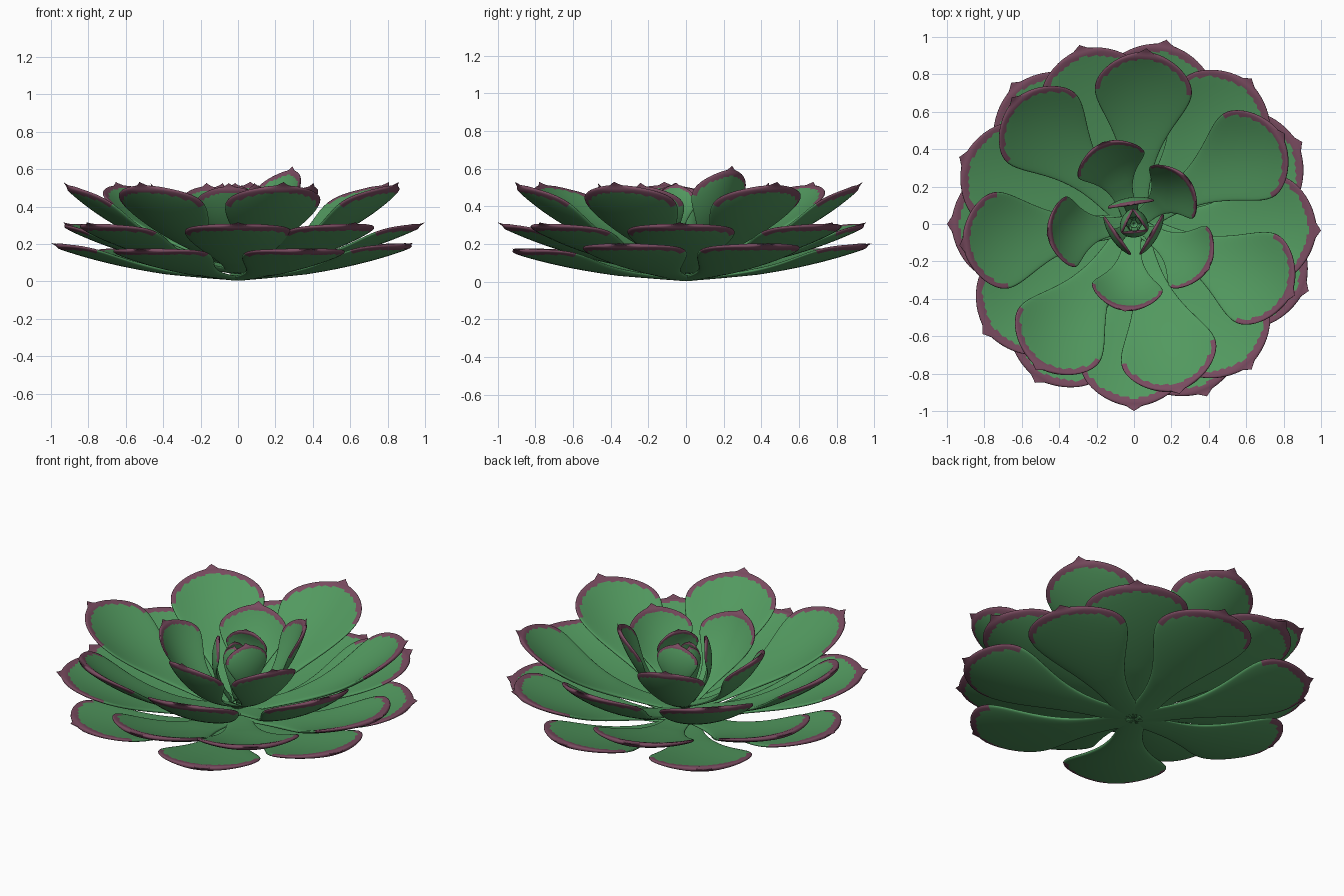
import bpy
import math
from mathutils import Vector

if "Cube" in bpy.data.objects:
    bpy.data.objects.remove(bpy.data.objects["Cube"])


def material(name, rgb):
    m = bpy.data.materials.new(name)
    m.diffuse_color = (*rgb, 1)
    m.use_nodes = True
    m.node_tree.nodes["Principled BSDF"].inputs["Base Color"].default_value = m.diffuse_color
    return m


GREEN = material("leaf green", (0.084, 0.318, 0.114))
PURPLE = material("purple margin", (0.190, 0.070, 0.115))
PEAK, ROUND_END = 0.74, 0.972     # widest point, and end of the rounded part
BLUNT = 0.62
ROWS, SEGS = 44, 40


def outline(t):
    """Relative half width of a spoon-shaped leaf with a small pointed tip."""
    if t < PEAK:
        s = (t / PEAK) ** 1.6
        return 0.25 + 0.75 * s * s * (3 - 2 * s)
    q = (t - PEAK) / (ROUND_END - PEAK)
    body = max(1 - q * q, 0) ** BLUNT
    return max(body, (1 - t) * 4.5) if t > 0.92 else body


def is_margin(t, v, half, length):
    """True near the rim of the outer end of the leaf."""
    if t < 0.74:
        return False
    y = abs(v) * outline(t)
    q = math.sqrt(max(1 - y ** (1 / BLUNT), 0))
    to_tip = (PEAK + (ROUND_END - PEAK) * q - t) * length
    to_side = (outline(t) - y) * half
    return to_tip < 0.16 * half or to_side < 0.14 * half


def leaf(name, angle, base, ctrl, tip, half, cup, thick):
    a = math.radians(angle)
    out, side = Vector((math.cos(a), math.sin(a), 0)), Vector((-math.sin(a), math.cos(a), 0))
    b, c, p = (Vector(q) for q in (base, ctrl, tip))
    length = (c - b).length * 0.5 + (p - c).length * 0.5 + (p - b).length * 0.5
    verts, params, faces, mats = [], [], [], []
    for i in range(ROWS):
        s = i / (ROWS - 1)
        t = 1 - (1 - s) ** 1.6
        pos = b * (1 - t) ** 2 + c * 2 * t * (1 - t) + p * t * t
        tan = ((c - b) * (1 - t) + (p - c) * t).normalized()
        nor = Vector((-tan.y, tan.x))
        w = max(outline(t), 0.012) * half
        h = thick * min(1, (w / half) * 2.5)
        for j in range(SEGS):
            g = 2 * math.pi * j / SEGS
            v, sn = math.cos(g), math.sin(g)
            lift = cup * (v * w) ** 2 + math.copysign(abs(sn) ** 0.6, sn) * h
            rz = pos + nor * lift
            verts.append(out * rz.x + side * (v * w) + Vector((0, 0, max(rz.y, 0))))
            params.append((t, v))
    for i in range(ROWS - 1):
        for j in range(SEGS):
            k = (j + 1) % SEGS
            f = (i * SEGS + j, (i + 1) * SEGS + j, (i + 1) * SEGS + k, i * SEGS + k)
            faces.append(f)
            t = sum(params[n][0] for n in f) / 4
            v = sum(params[n][1] for n in f) / 4
            mats.append(int(is_margin(t, v, half, length)))
    faces.append(tuple(range(SEGS)))
    mats.append(0)
    faces.append(tuple(reversed(range((ROWS - 1) * SEGS, ROWS * SEGS))))
    mats.append(1)
    me = bpy.data.meshes.new(name)
    me.from_pydata(verts, [], faces)
    me.materials.append(GREEN)
    me.materials.append(PURPLE)
    for poly, m in zip(me.polygons, mats):
        poly.material_index = m
        poly.use_smooth = True
    me.update()
    bpy.context.collection.objects.link(bpy.data.objects.new(name, me))


# whorls: name, leaf angles, base / control / tip as (radius, height), half width, cup, half thickness
WHORLS = [
    ("lowest_leaf", (80, 180, 339, 26),
     (0.0, 0.014), (0.58, 0.05), (1.0, 0.205), 0.285, 0.45, 0.016),
    ("low_spread_leaf", (131, 238, 293),
     (0.0, 0.014), (0.58, 0.045), (1.0, 0.175), 0.285, 0.45, 0.016),
    ("middle_leaf", (51, 107, 159, 216, 270, 309, 358),
     (0.0, 0.05), (0.58, 0.11), (1.0, 0.315), 0.285, 0.6, 0.016),
    ("upper_leaf", (86, 134, 187, 236, 285, 336, 31),
     (0.02, 0.09), (0.60, 0.20), (0.94, 0.53), 0.26, 0.8, 0.016),
    ("inner_leaf", (111, 187, 264, 329),
     (0.03, 0.12), (0.34, 0.22), (0.47, 0.525), 0.19, 1.6, 0.012),
    ("tall_inner_leaf", (40,),
     (0.03, 0.12), (0.28, 0.26), (0.38, 0.615), 0.18, 1.8, 0.012),
    ("bud_leaf", (99, 215, 330),
     (0.04, 0.14), (0.19, 0.34), (0.10, 0.525), 0.125, 1.5, 0.010),
    ("heart_leaf", (35, 155, 275),
     (0.02, 0.15), (0.10, 0.33), (0.035, 0.48), 0.07, 4.0, 0.008),
]
for name, angles, *shape in WHORLS:
    for n, ang in enumerate(angles, 1):
        leaf(f"{name}_{n}", ang, *shape)
